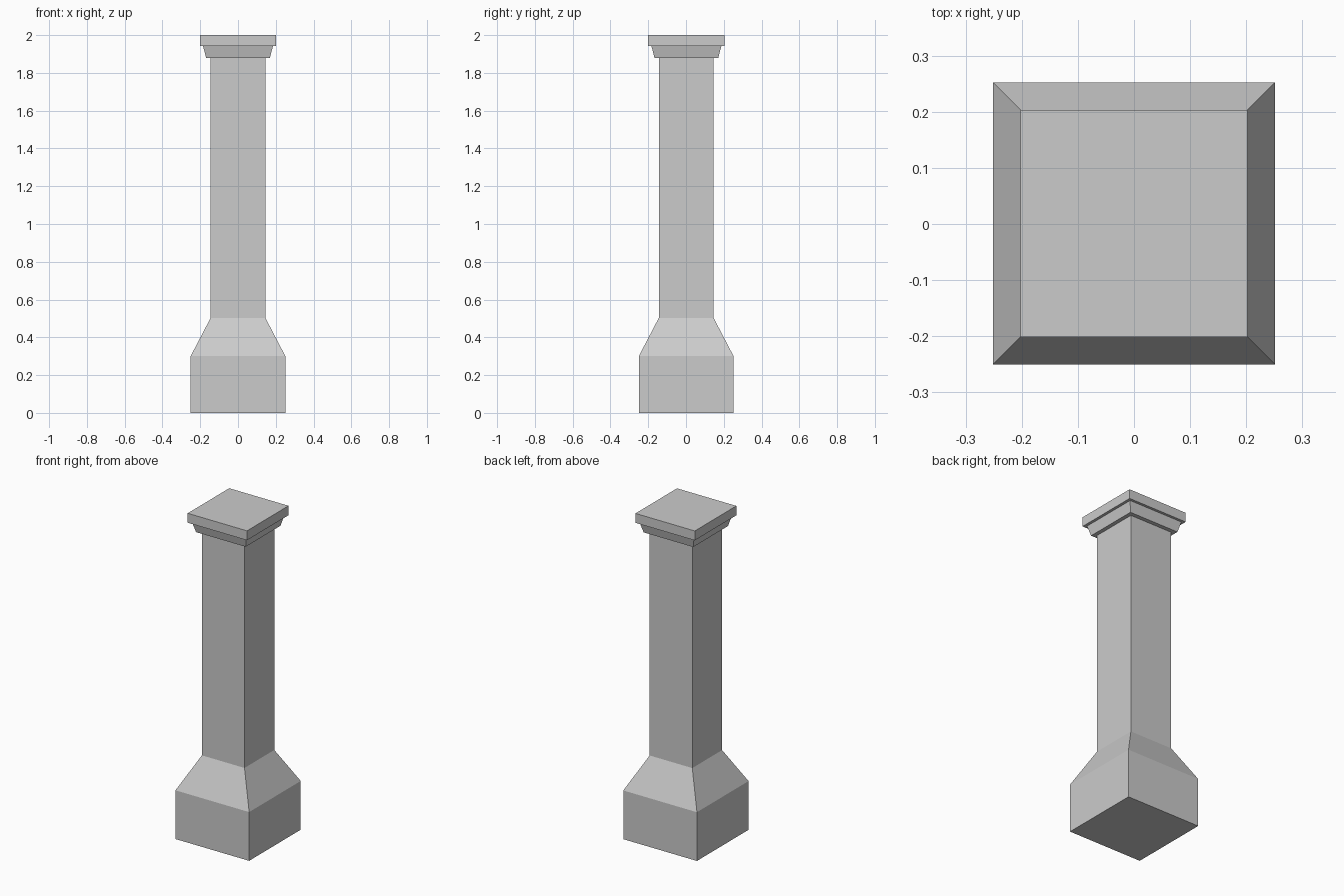
import bpy
import bmesh

if "Cube" in bpy.data.objects:
    bpy.data.objects.remove(bpy.data.objects["Cube"])


def square_stack(name, levels, y=0.0):
    """Closed square solid lofted through (half_width, z) levels."""
    bm = bmesh.new()
    rings = [[bm.verts.new((sx * h, y + sy * h, z))
              for sx, sy in ((-1, -1), (1, -1), (1, 1), (-1, 1))]
             for h, z in levels]
    for low, high in zip(rings, rings[1:]):
        for i in range(4):
            j = (i + 1) % 4
            bm.faces.new((low[i], low[j], high[j], high[i]))
    bm.faces.new(rings[0][::-1])
    bm.faces.new(rings[-1])
    bmesh.ops.recalc_face_normals(bm, faces=bm.faces)
    mesh = bpy.data.meshes.new(name)
    bm.to_mesh(mesh)
    bm.free()
    obj = bpy.data.objects.new(name, mesh)
    bpy.context.collection.objects.link(obj)
    return obj


# Plinth with sloped shoulder, running up into the square shaft
square_stack("plinth_and_shaft",
             [(0.251, 0), (0.251, 0.30), (0.145, 0.503), (0.145, 1.88)], y=0.001)
# Flared moulding under the cap
square_stack("moulding", [(0.169, 1.88), (0.185, 1.942)], y=0.002)
# Flat cap slab
square_stack("cap", [(0.202, 1.942), (0.202, 2.0)], y=0.001)
